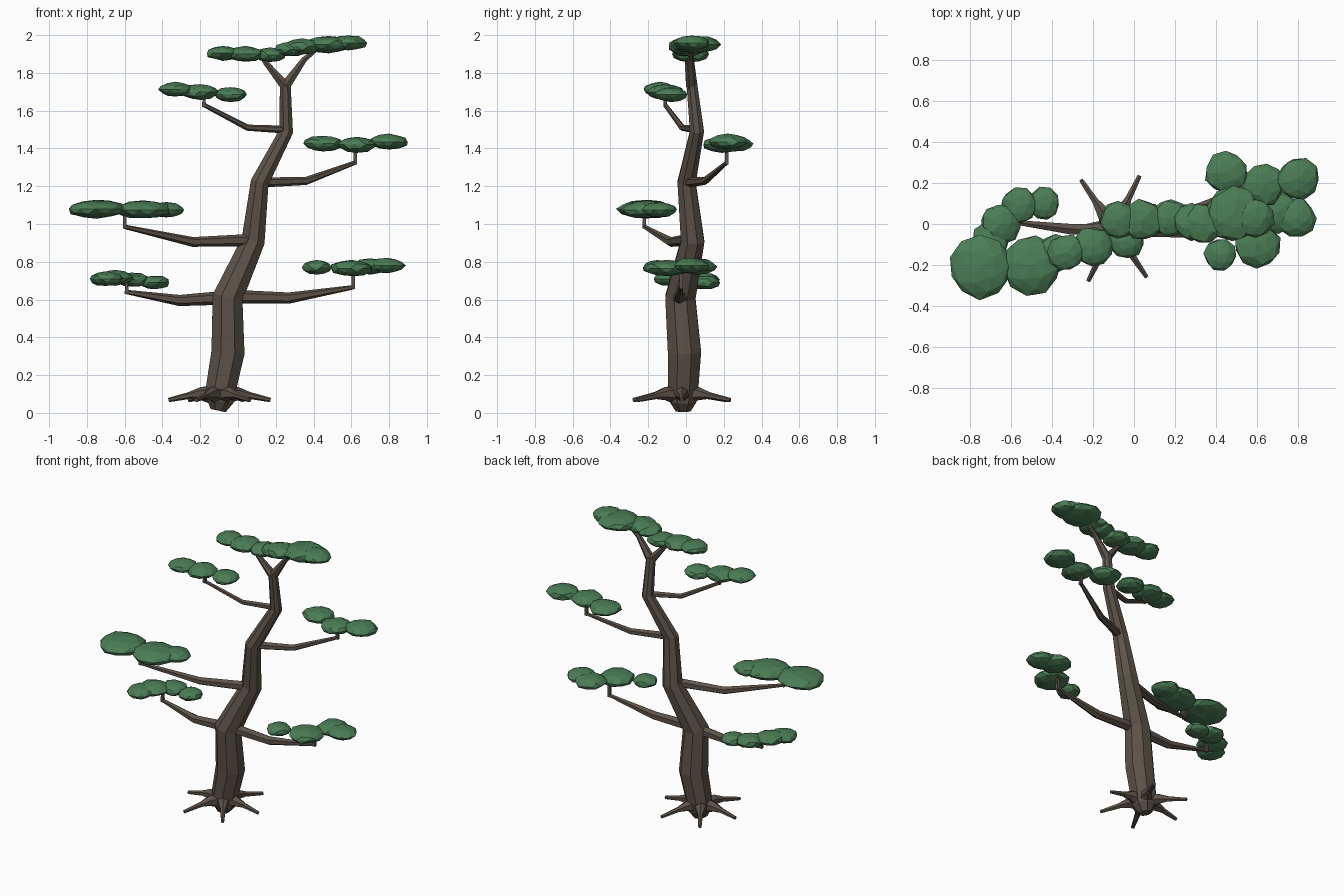
import bpy, bmesh, math, random
from mathutils import Vector, Matrix

random.seed(4)


def material(name, rgb):
    m = bpy.data.materials.new(name)
    m.diffuse_color = (*rgb, 1)
    return m


BARK = material("bark", (0.107, 0.084, 0.065))
LEAF = material("leaf", (0.07, 0.205, 0.092))


def finish(name, bm, mat):
    bmesh.ops.recalc_face_normals(bm, faces=bm.faces)
    mesh = bpy.data.meshes.new(name)
    bm.to_mesh(mesh)
    bm.free()
    mesh.materials.append(mat)
    obj = bpy.data.objects.new(name, mesh)
    bpy.context.collection.objects.link(obj)


def tube(bm, pts, sides):
    """Faceted tube through (x, y, z, radius) points."""
    ps = [Vector(p[:3]) for p in pts]
    d = (ps[-1] - ps[0]).normalized()
    ref = Vector((0, 1, 0)) if d.z > 0.6 else Vector((0, 0, 1))
    rings = []
    for i, p in enumerate(ps):
        t = Vector()
        if i:
            t += (p - ps[i - 1]).normalized()
        if i < len(ps) - 1:
            t += (ps[i + 1] - p).normalized()
        u = ref.cross(t).normalized()
        v = t.cross(u).normalized()
        r = pts[i][3] / math.cos(math.pi / sides)
        ring = []
        for k in range(sides):
            a = 2 * math.pi * (k + 0.5) / sides
            ring.append(bm.verts.new(p + r * (u * math.cos(a) + v * math.sin(a))))
        rings.append(ring)
    for a, b in zip(rings, rings[1:]):
        for k in range(sides):
            n = (k + 1) % sides
            bm.faces.new((a[k], a[n], b[n], b[k]))
    bm.faces.new(rings[0])
    bm.faces.new(rings[-1])


# Crooked trunk
bm = bmesh.new()
tube(bm, [(-0.105, -0.015, 0.012, 0.04), (-0.095, -0.015, 0.06, 0.07),
          (-0.09, -0.015, 0.13, 0.08), (-0.053, -0.008, 0.32, 0.088),
          (-0.055, -0.03, 0.61, 0.08), (0.08, 0.035, 0.91, 0.062),
          (0.115, 0.003, 1.22, 0.048), (0.255, 0.058, 1.49, 0.037),
          (0.25, 0.03, 1.75, 0.028)], 8)
finish("trunk", bm, BARK)

# Top fork
bm = bmesh.new()
tube(bm, [(0.25, 0.03, 1.73, 0.026), (0.15, 0.01, 1.85, 0.014), (0.12, 0.01, 1.89, 0.01)], 6)
tube(bm, [(0.25, 0.03, 1.73, 0.027), (0.35, 0.025, 1.87, 0.015), (0.42, 0.03, 1.93, 0.01)], 6)
finish("top_fork", bm, BARK)

# Branches: root, elbow, tip, root radius, height of the upright twig
branches = {
    "lower_left": ((-0.06, -0.03, 0.61), (-0.31, -0.025, 0.595), (-0.59, 0.01, 0.64), 0.032, 0.70),
    "lower_right": ((-0.03, -0.03, 0.615), (0.27, -0.04, 0.608), (0.61, -0.025, 0.665), 0.032, 0.77),
    "middle_left": ((0.07, 0.01, 0.915), (-0.24, -0.08, 0.905), (-0.60, -0.22, 0.985), 0.028, 1.07),
    "middle_right": ((0.13, 0.01, 1.22), (0.36, 0.10, 1.228), (0.62, 0.215, 1.325), 0.023, 1.42),
    "upper_left": ((0.25, 0.05, 1.50), (0.05, -0.02, 1.51), (-0.18, -0.11, 1.63), 0.018, 1.69),
}
for name, (a, b, c, r, top) in branches.items():
    bm = bmesh.new()
    tube(bm, [(*a, r), (*b, r * 0.8), (*c, 0.01)], 6)
    tube(bm, [(c[0], c[1], c[2] - 0.01, 0.01), (c[0], c[1], top, 0.008)], 4)
    finish(name + "_branch", bm, BARK)

# Six roots around the base
bm = bmesh.new()
for i in range(6):
    a = math.radians(60 * i + (4 if i % 3 else 0))
    reach = 0.27 if i % 3 == 0 else 0.285
    path = [(0.03, 0.095, 0.045), (0.10, 0.102, 0.03), (0.16, 0.092, 0.016), (reach, 0.068, 0.01)]
    tube(bm, [(-0.098 + d * math.cos(a), -0.022 + d * math.sin(a), z, r) for d, z, r in path], 6)
finish("roots", bm, BARK)

# Foliage pads: flattened faceted blobs (x, y, z, radius)
pads = {
    "lower_left": [(-0.44, 0.10, 0.69, 0.08), (-0.56, 0.09, 0.705, 0.09),
                   (-0.65, 0.0, 0.715, 0.10), (-0.70, -0.08, 0.71, 0.09)],
    "lower_right": [(0.42, -0.15, 0.77, 0.08), (0.60, -0.10, 0.765, 0.115),
                    (0.70, 0.06, 0.775, 0.105), (0.79, 0.03, 0.78, 0.095)],
    "middle_left": [(-0.75, -0.21, 1.08, 0.155), (-0.50, -0.20, 1.075, 0.145),
                    (-0.38, -0.14, 1.075, 0.095)],
    "middle_right": [(0.45, 0.25, 1.425, 0.105), (0.63, 0.19, 1.42, 0.105),
                     (0.80, 0.22, 1.435, 0.105)],
    "upper_left": [(-0.33, -0.14, 1.712, 0.09), (-0.20, -0.11, 1.70, 0.10),
                   (-0.04, -0.08, 1.685, 0.09)],
    "top_left": [(-0.08, 0.02, 1.905, 0.09), (0.04, 0.02, 1.90, 0.10),
                 (0.17, 0.03, 1.895, 0.09), (0.28, 0.01, 1.925, 0.09)],
    "top_right": [(0.34, 0.0, 1.94, 0.10), (0.48, 0.05, 1.95, 0.135),
                  (0.585, 0.03, 1.958, 0.10)],
}
for name, blobs in pads.items():
    bm = bmesh.new()
    for x, y, z, r in blobs:
        mat = (Matrix.Translation((x, y, z))
               @ Matrix.Diagonal((r, r, 0.025 + r * 0.16, 1))
               @ Matrix.Rotation(random.uniform(0, 6.28), 4, 'Z'))
        vs = bmesh.ops.create_icosphere(bm, subdivisions=2, radius=1, matrix=mat)["verts"]
        for v in vs:
            off = v.co - Vector((x, y, z))
            v.co += off * random.uniform(-0.08, 0.06)
    finish(name + "_foliage", bm, LEAF)
